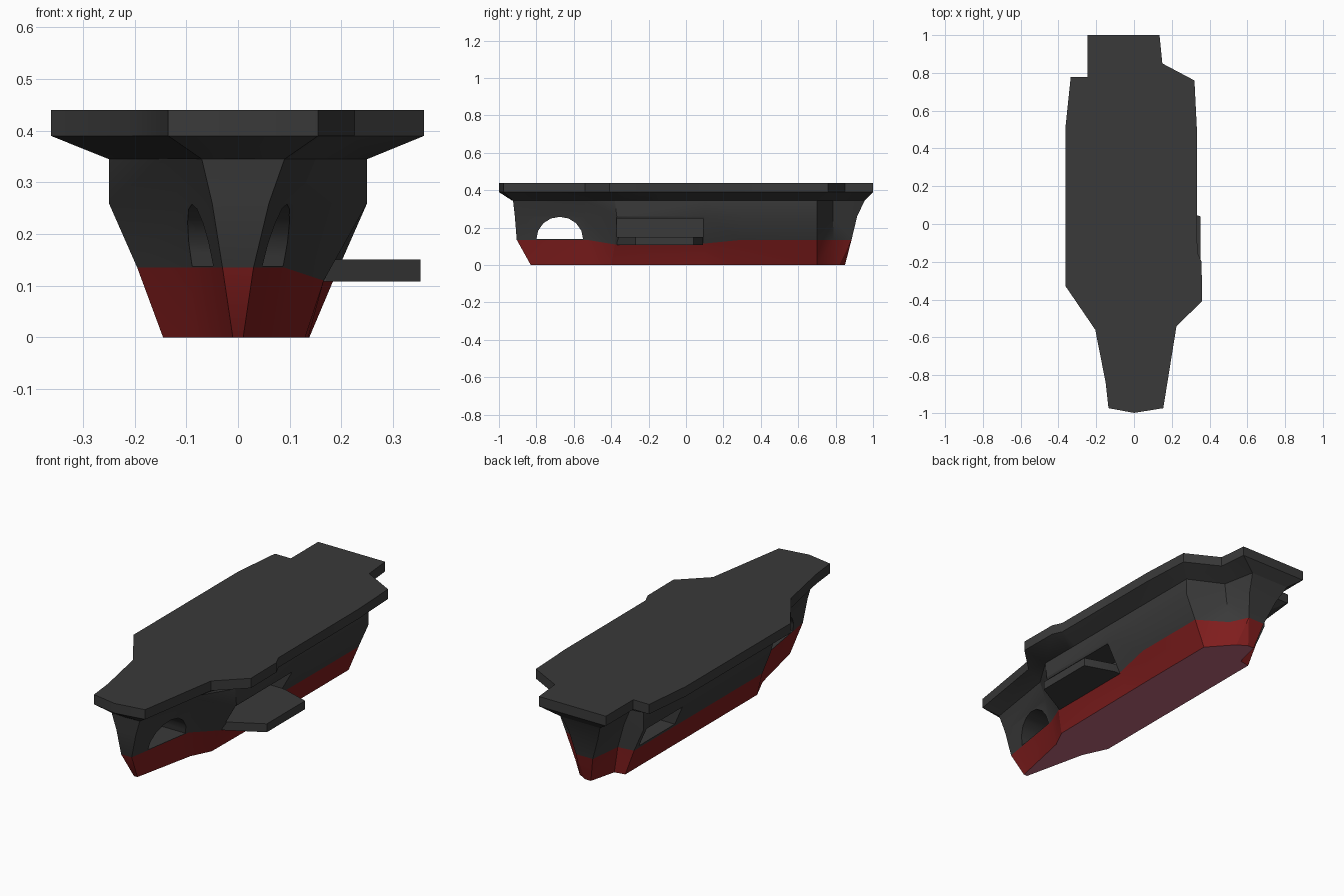
import bpy, bmesh, math

if "Cube" in bpy.data.objects:
    bpy.data.objects.remove(bpy.data.objects["Cube"])


def material(name, rgb):
    m = bpy.data.materials.new(name)
    m.diffuse_color = (*rgb, 1)
    m.use_nodes = True
    m.node_tree.nodes["Principled BSDF"].inputs["Base Color"].default_value = m.diffuse_color
    return m


GREY = material("dark grey", (0.042, 0.042, 0.042))
RED = material("hull red", (0.21, 0.012, 0.012))
KEEL = material("keel pink", (0.52, 0.14, 0.21))


def loft(name, rings, mats, rule=None):
    """Closed solid through rings of equal point count; rule(level) gives the material index."""
    bm = bmesh.new()
    loops = [[bm.verts.new(p) for p in ring] for ring in rings]
    n = len(loops[0])
    faces = [(bm.faces.new(loops[0][::-1]), -1), (bm.faces.new(loops[-1]), len(rings))]
    for k in range(len(loops) - 1):
        a, b = loops[k], loops[k + 1]
        for i in range(n):
            j = (i + 1) % n
            faces.append((bm.faces.new((a[i], a[j], b[j], b[i])), k))
    for f, level in faces:
        f.material_index = rule(level) if rule else 0
    bmesh.ops.recalc_face_normals(bm, faces=bm.faces[:])
    bmesh.ops.triangulate(bm, faces=bm.faces[:], ngon_method='EAR_CLIP')
    me = bpy.data.meshes.new(name)
    bm.to_mesh(me)
    bm.free()
    for m in mats:
        me.materials.append(m)
    ob = bpy.data.objects.new(name, me)
    bpy.context.collection.objects.link(ob)
    return ob


def at(z, pts):
    return [(*p, z) if len(p) == 2 else p for p in pts]


def activate(ob):
    bpy.ops.object.select_all(action='DESELECT')
    ob.select_set(True)
    bpy.context.view_layer.objects.active = ob


def cut(ob, name, ring_a, ring_b):
    """Subtract a prism from ob."""
    cutter = loft(name, [ring_a, ring_b], [GREY])
    cutter.hide_render = True
    mod = ob.modifiers.new(name, 'BOOLEAN')
    mod.operation = 'DIFFERENCE'
    mod.solver = 'EXACT'
    mod.object = cutter
    activate(ob)
    bpy.ops.object.modifier_apply(modifier=name)
    bpy.data.objects.remove(cutter)


# Hull: plan outlines from keel to underside of deck, right side bow to stern, then back
keel = [(.01, -.83), (.08, -.5), (.13, -.4), (.136, .1), (.138, .3), (.138, .70), (.03, .82), (-.02, .85),
        (-.055, .85), (-.09, .71), (-.145, .70), (-.145, -.37), (-.085, -.5), (-.01, -.83)]
waterline = [(.03, -.905), (.09, -.53), (.166, -.38, .11), (.168, .1, .115), (.195, .3), (.195, .70), (.05, .79),
             (.005, .885), (-.09, .885), (-.11, .71), (-.195, .70), (-.195, -.34), (-.09, -.54), (-.03, -.905)]
knuckle = [(.06, -.915), (.115, -.54), (.25, -.37), (.25, .1), (.25, .3), (.25, .70), (.065, .785), (.025, .915),
           (-.14, .915), (-.145, .71), (-.25, .70), (-.25, -.33), (-.11, -.55), (-.05, -.915)]
hull_top = [(.09, -.925), (.15, -.54), (.25, -.38), (.25, .1), (.25, .3), (.25, .70), (.075, .785), (.04, .955),
            (-.18, .955), (-.18, .71), (-.25, .70), (-.25, -.33), (-.145, -.56), (-.07, -.925)]
hull = loft("hull",
            [at(0, keel), at(.135, waterline), at(.26, knuckle), at(.345, hull_top)],
            [GREY, RED, KEEL], lambda k: 2 if k == -1 else 1 if k == 0 else 0)

# Arched opening straight through the bow
arch = [(-.675 + .125 * math.cos(math.pi * i / 8), .138 + .12 * math.sin(math.pi * i / 8)) for i in range(9)]
cut(hull, "bow_arch_cutter", [(-.5, y, z) for y, z in arch], [(.5, y, z) for y, z in arch])


# Hangar bays let into the sides
def bay(name, x0, x1, y0, y1, z0, z1):
    base = [(x0, y0), (x1, y0), (x1, y1), (x0, y1)]
    cut(hull, name, at(z0, base), at(z1, base))


bay("right_bay_cutter", .10, .5, -.37, .09, .151, .25)
bay("left_bay_cutter", -.5, -.10, .38, .67, .151, .25)

# Flight deck: slab with a flared skirt down to the hull
skirt = [(0, -.93), (.09, -.925), (.15, -.54), (.25, -.38), (.25, -.2), (.25, -.15), (.25, .2), (.25, .70),
         (.075, .785), (.04, .955), (-.18, .955), (-.18, .705), (-.25, .70), (-.25, .5), (-.25, -.33),
         (-.145, -.56), (-.10, -.8), (-.07, -.925)]
edge = [(0, -1), (.155, -.975), (.225, -.54), (.36, -.41), (.358, -.2), (.335, -.15), (.333, .5), (.32, .76),
        (.15, .85), (.135, 1), (-.245, 1), (-.245, .778), (-.335, .778), (-.362, .52), (-.362, -.33),
        (-.205, -.56), (-.15, -.84), (-.135, -.975)]
deck = loft("flight_deck", [at(.345, skirt), at(.39, edge), at(.44, edge)], [GREY])

# Loading platform under the right bay
plan = [(.12, -.37), (.17, -.37), (.353, -.27), (.353, .04), (.20, .09), (.12, .09)]
platform = loft("side_platform", [at(.108, plan), at(.151, plan)], [GREY])

for ob in (hull, deck, platform):
    activate(ob)
    bpy.ops.object.shade_smooth_by_angle(angle=math.radians(25))
